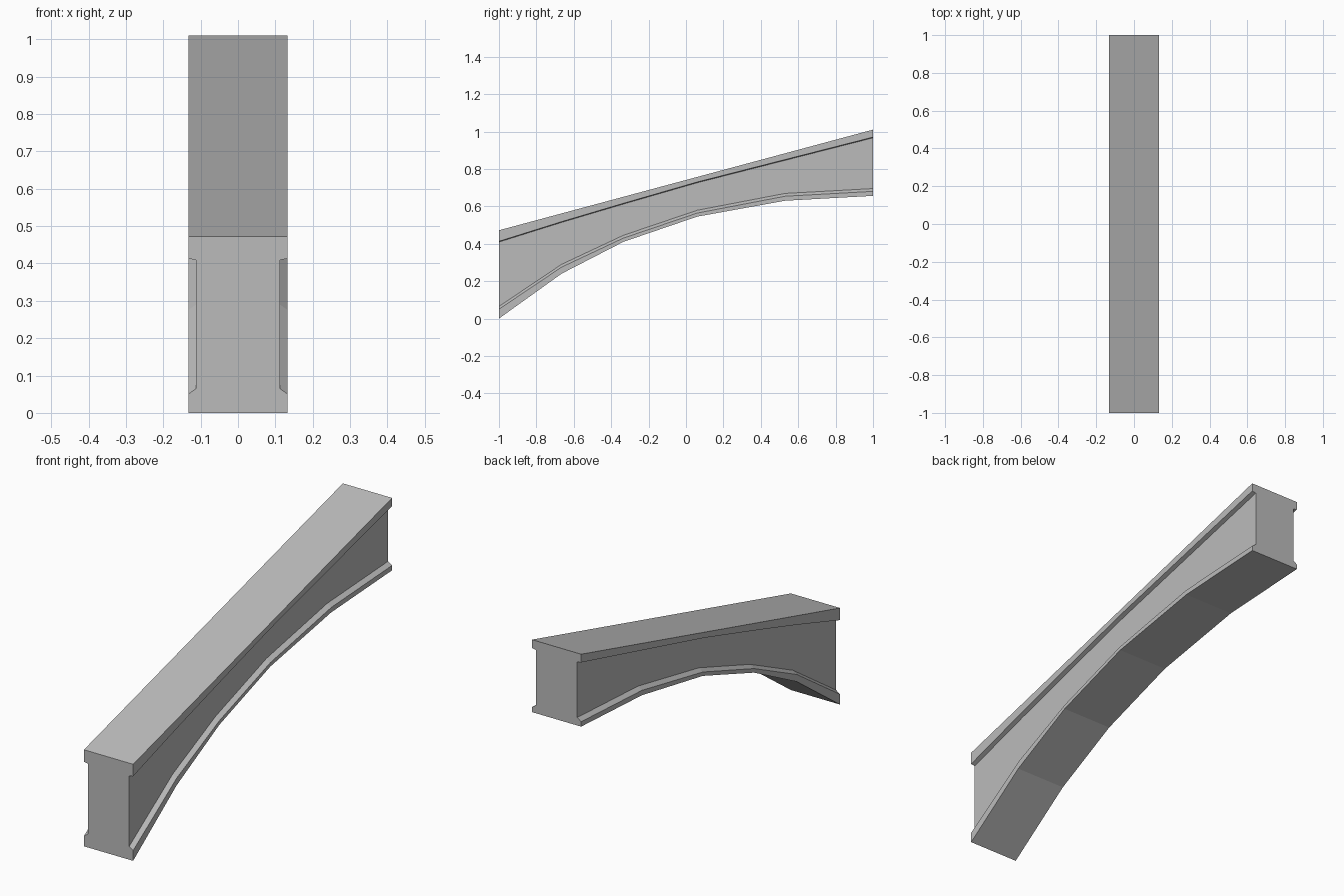
import bpy
import bmesh

cube = bpy.data.objects.get("Cube")
if cube:
    bpy.data.objects.remove(cube)

# Plain grey stone
stone = bpy.data.materials.new("grey_stone")
stone.use_nodes = True
colour = (0.5, 0.5, 0.5, 1)
stone.diffuse_color = colour
stone.node_tree.nodes["Principled BSDF"].inputs["Base Color"].default_value = colour

FLANGE = 0.133  # half width of the flanges
WEB = 0.112     # half width of the recessed web

# Stations along the beam: y, soffit, bottom flange edge, top flange underside
stations = [
    (-1.0, 0.0, 0.05, 0.413),
    (-0.665, 0.24, 0.275, 0.518),
    (-0.335, 0.41, 0.43, 0.616),
    (0.06, 0.545, 0.564, 0.73),
    (0.53, 0.63, 0.654, 0.85),
    (1.0, 0.656, 0.68, 0.97),
]


def section(y, soffit, ledge, underside):
    """I-shaped cross-section with a straight sloping top."""
    top = 0.741 + 0.269 * y
    half = [(FLANGE, soffit), (FLANGE, ledge), (WEB, ledge + 0.015),
            (WEB, underside - 0.004), (FLANGE, underside), (FLANGE, top)]
    mirrored = [(-x, z) for x, z in reversed(half)]
    return [(x, y, z) for x, z in half + mirrored]


# Arched beam: loft the section through the stations and cap both ends
bm = bmesh.new()
rings = [[bm.verts.new(p) for p in section(*s)] for s in stations]
for a, b in zip(rings, rings[1:]):
    for i in range(len(a)):
        j = (i + 1) % len(a)
        bm.faces.new((a[i], a[j], b[j], b[i]))
bm.faces.new(rings[0])
bm.faces.new(rings[-1])
bmesh.ops.recalc_face_normals(bm, faces=bm.faces)

mesh = bpy.data.meshes.new("arched_beam")
bm.to_mesh(mesh)
bm.free()
mesh.materials.append(stone)
beam = bpy.data.objects.new("arched_beam", mesh)
bpy.context.collection.objects.link(beam)
